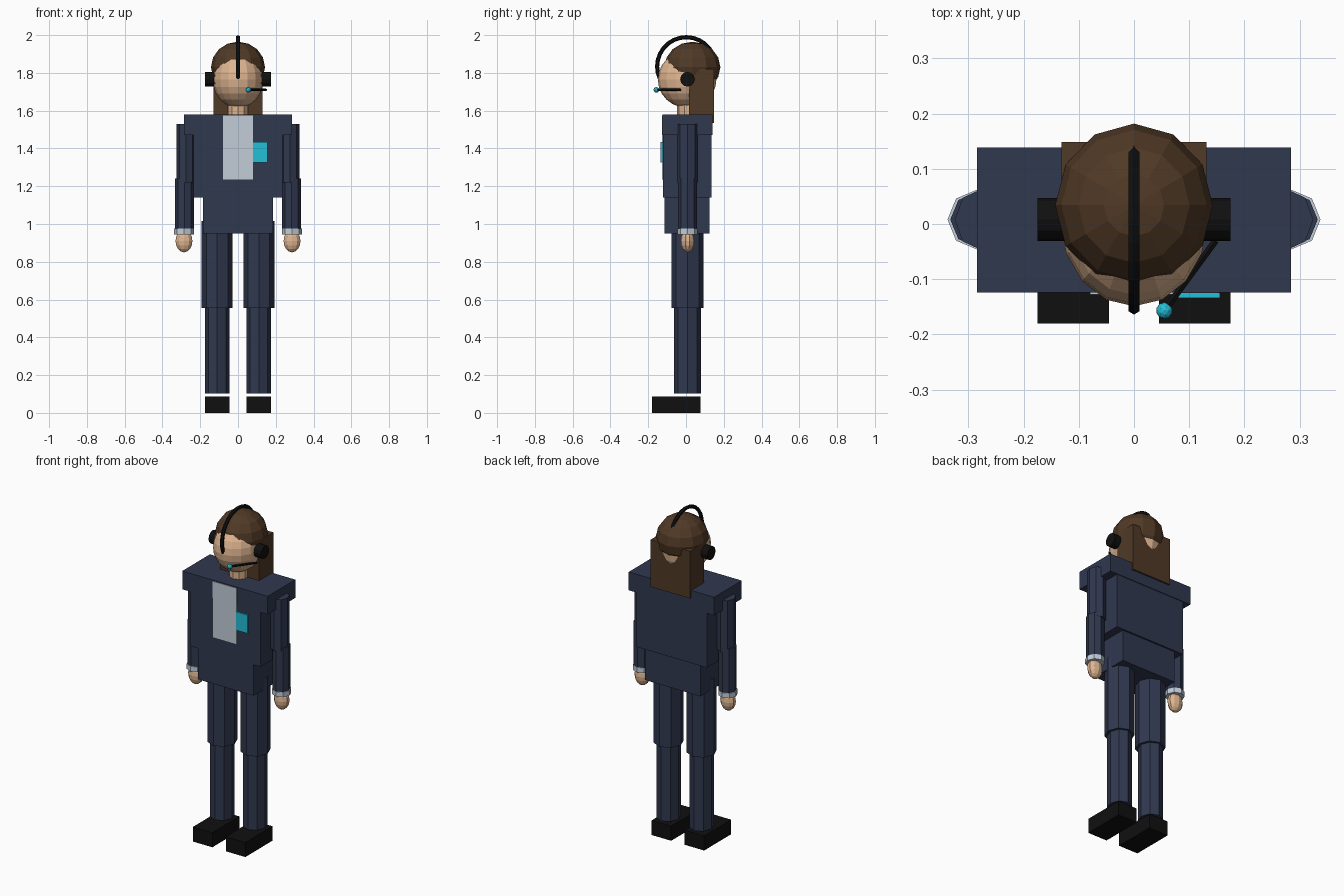
import bpy
from math import pi
from mathutils import Vector

cube = bpy.data.objects.get("Cube")
if cube:
    bpy.data.objects.remove(cube, do_unlink=True)

CY = 0.008  # depth of the body's centre line


def material(name, rgb):
    mat = bpy.data.materials.new(name)
    mat.use_nodes = True
    color = (*rgb, 1)
    mat.diffuse_color = color
    mat.node_tree.nodes["Principled BSDF"].inputs["Base Color"].default_value = color
    return mat


navy = material("navy suit", (0.030, 0.040, 0.078))
shirt = material("pale shirt", (0.54, 0.61, 0.69))
skin = material("skin", (0.73, 0.46, 0.28))
brown = material("brown hair", (0.080, 0.041, 0.019))
black = material("black", (0.005, 0.005, 0.005))
teal = material("teal", (0.017, 0.52, 0.68))


def finish(name, mat, scale=None):
    obj = bpy.context.object
    obj.name = name
    if scale:
        obj.scale = scale
    obj.data.materials.append(mat)
    return obj


def box(name, mat, x, y, z):
    """Box given by its (low, high) limits on each axis."""
    limits = (x, y, z)
    bpy.ops.mesh.primitive_cube_add(size=1, location=[(a + b) / 2 for a, b in limits])
    return finish(name, mat, [b - a for a, b in limits])


def post(name, mat, x, rx, ry, low, high, sides=8):
    """Upright prism with corners on the axes."""
    bpy.ops.mesh.primitive_cylinder_add(vertices=sides, radius=1, depth=1,
                                        location=(x, CY, (low + high) / 2))
    return finish(name, mat, (rx, ry, high - low))


def rod(name, mat, start, end, radius, sides):
    start, end = Vector(start), Vector(end)
    axis = end - start
    bpy.ops.mesh.primitive_cylinder_add(
        vertices=sides, radius=radius, depth=axis.length, location=(start + end) / 2,
        rotation=axis.to_track_quat("Z", "Y").to_euler())
    return finish(name, mat)


def ball(name, mat, center, radii, segments, rings):
    bpy.ops.mesh.primitive_uv_sphere_add(segments=segments, ring_count=rings,
                                         radius=1, location=center)
    return finish(name, mat, radii)


# Legs, arms and ear cups, one of each per side
for side, s in (("left", 1), ("right", -1)):
    box(side + "_shoe", black, sorted((s * 0.045, s * 0.175)), (-0.18, 0.077), (0, 0.088))
    post(side + "_lower_leg", navy, s * 0.11, 0.066, 0.072, 0.103, 0.57)
    post(side + "_upper_leg", navy, s * 0.11, 0.082, 0.085, 0.555, 1.015)
    post(side + "_upper_arm", navy, s * 0.275, 0.05, 0.056, 1.22, 1.53)
    post(side + "_forearm", navy, s * 0.283, 0.05, 0.05, 0.97, 1.24)
    post(side + "_cuff", shirt, s * 0.285, 0.053, 0.054, 0.945, 0.975)
    ball(side + "_hand", skin, (s * 0.286, CY, 0.91), (0.047, 0.036, 0.06), 10, 8)
    rod(side + "_ear_cup", black, (s * 0.115, CY, 1.766), (s * 0.175, CY, 1.766), 0.039, 12)

# Jacket
box("jacket_hem", navy, (-0.185, 0.185), (-0.115, 0.125), (0.95, 1.15))
box("jacket_body", navy, (-0.235, 0.235), (-0.121, 0.135), (1.14, 1.48))
box("shoulders", navy, (-0.285, 0.285), (-0.124, 0.139), (1.47, 1.58))
box("shirt_front", shirt, (-0.08, 0.08), (-0.128, -0.12), (1.235, 1.575))
box("chest_badge", teal, (0.08, 0.156), (-0.134, -0.125), (1.325, 1.435))
box("badge_backing", navy, (0.082, 0.154), (-0.126, -0.12), (1.327, 1.433))

# Head and hair
post("neck", skin, 0, 0.055, 0.055, 1.56, 1.67, 10)
ball("head", skin, (0, CY - 0.002, 1.765), (0.133, 0.155, 0.15), 16, 12)
ball("hair_cap", brown, (0, 0.034, 1.83), (0.143, 0.148, 0.135), 12, 8)
box("hair_back", brown, (-0.131, 0.131), (0.015, 0.149), (1.535, 1.82))

# Headset
bpy.ops.mesh.primitive_torus_add(major_segments=28, minor_segments=6, major_radius=0.155,
                                 minor_radius=0.011, location=(0, 0.002, 1.834),
                                 rotation=(0, pi / 2, 0))
finish("headband", black)
rod("microphone_boom", black, (0.148, -0.03, 1.71), (0.055, -0.157, 1.71), 0.007, 6)
bpy.ops.mesh.primitive_ico_sphere_add(subdivisions=2, radius=0.015,
                                      location=(0.055, -0.157, 1.71))
finish("microphone_tip", teal)
